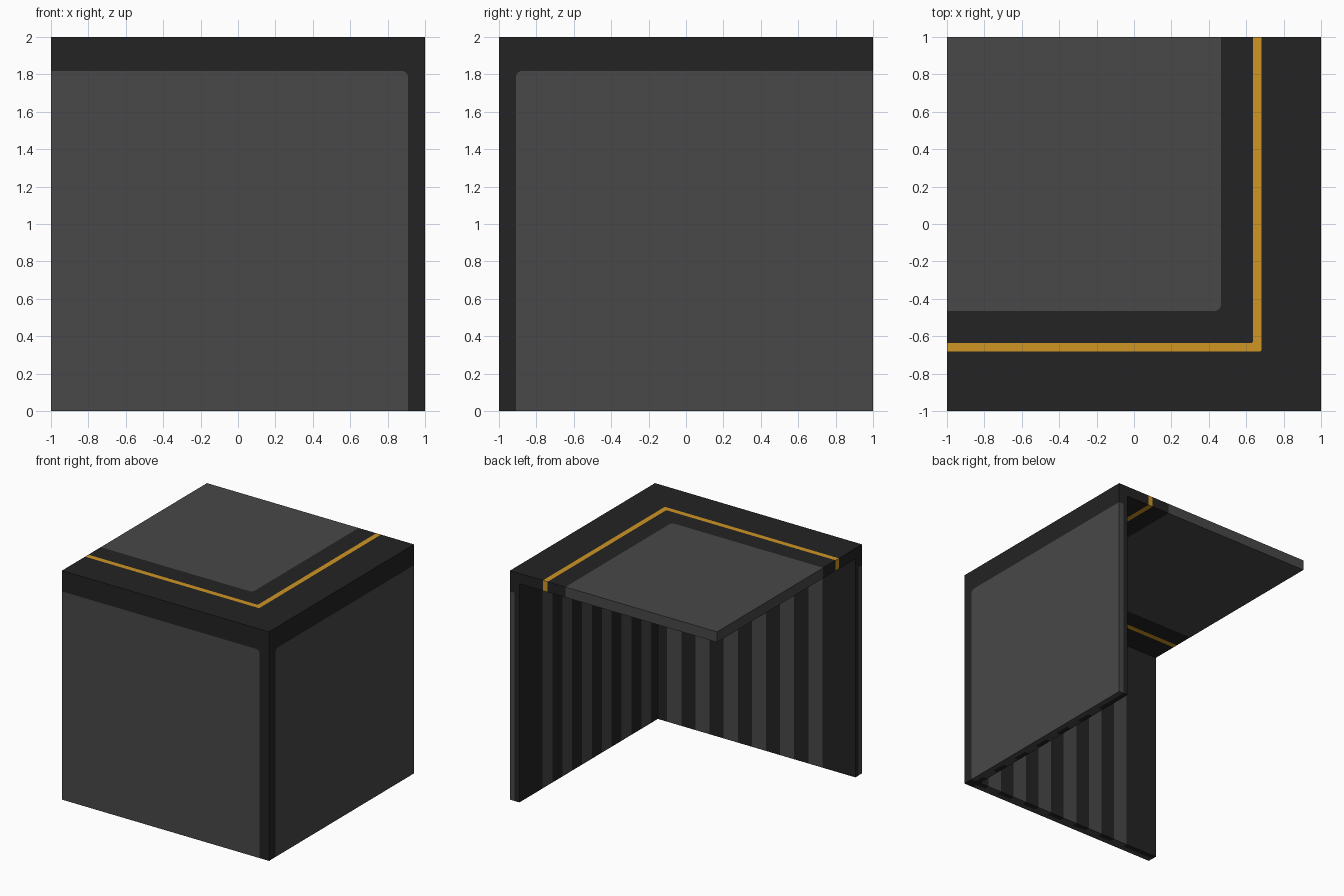
import bpy, bmesh, math
from mathutils import Vector

if "Cube" in bpy.data.objects:
    bpy.data.objects.remove(bpy.data.objects["Cube"])

U = 1 / 22            # grid unit of the design
T = 2 * U             # slab and wall thickness


def material(name, rgb):
    m = bpy.data.materials.new(name)
    m.diffuse_color = (*rgb, 1)
    m.use_nodes = True
    m.node_tree.nodes["Principled BSDF"].inputs["Base Color"].default_value = m.diffuse_color
    return m


DARK = material("dark_grey", (0.0168, 0.0168, 0.0168))
GREY = material("mid_grey", (0.065, 0.065, 0.065))
ORANGE = material("amber", (0.62, 0.30, 0.0176))

# Each plate is drawn in local (u, v, depth) with its corner at high u and v
MAPS = {
    "top": lambda u, v, d: Vector((u, 1 - v, 2 - d)),
    "front": lambda u, v, d: Vector((u, -1 + d, v)),
    "right": lambda u, v, d: Vector((1 - d, -u, v)),
}


def corner(u, v, r=0.0):
    """Open path from the u = -1 edge round a corner to the v = 0 edge."""
    if r == 0:
        arc = [(u, v)]
    else:
        arc = [(u - r + r * math.sin(a), v - r + r * math.cos(a))
               for a in [math.radians(90 * i / 6) for i in range(7)]]
    return [(-1, v)] + arc + [(u, 0)]


def inlay(name, side, outline, d0, d1, mat):
    """Extrude an outline between two depths and drop the buried faces."""
    place = MAPS[side]
    bm = bmesh.new()
    layers = [[bm.verts.new((u, v, d)) for u, v in outline] for d in (d0, d1)]
    n = len(outline)
    bm.faces.new(layers[0])
    bm.faces.new(layers[1][::-1])
    for i in range(n):
        j = (i + 1) % n
        bm.faces.new((layers[0][i], layers[1][i], layers[1][j], layers[0][j]))

    def exposed(f):
        def on(axis, value):
            return all(abs(p.co[axis] - value) < 1e-5 for p in f.verts)
        shown = on(2, 0) or on(2, T) or on(0, -1) or on(1, 0)
        return shown or (side == "top" and (on(0, 1) or on(1, 2)))

    buried = [f for f in bm.faces if not exposed(f)]
    for p in bm.verts:
        p.co = place(*p.co)
    bmesh.ops.recalc_face_normals(bm, faces=bm.faces)
    bmesh.ops.delete(bm, geom=buried, context='FACES')
    mesh = bpy.data.meshes.new(name)
    bm.to_mesh(mesh)
    bm.free()
    mesh.materials.append(mat)
    ob = bpy.data.objects.new(name, mesh)
    bpy.context.collection.objects.link(ob)


# Top slab: grey centre, dark band, amber line, dark rim, all full thickness
center = corner(0.465, 1.465, 0.035)
line_in = corner(14 * U, 1 + 14 * U, 0.012)
line_out = corner(15 * U, 1 + 15 * U, 0.012)
rim = corner(1, 2)
inlay("top_panel", "top", center + [(-1, 0)], 0, T, GREY)
inlay("top_inner_band", "top", line_in + center[::-1], 0, T, DARK)
inlay("top_amber_line", "top", line_out + line_in[::-1], 0, T, ORANGE)
inlay("top_rim", "top", rim + line_out[::-1], 0, T, DARK)

# Two walls: outer panel with frame, inner layer with vertical bars
TOP = 2 - 2 * T
edges = [18 * U - 3 * U * i for i in range(12)]
for side in ("front", "right"):
    panel = corner(1 - T, TOP, 0.035)
    inlay(side + "_panel", side, panel + [(-1, 0)], 0, T / 2, GREY)
    inlay(side + "_frame", side, corner(1, 2 - T) + panel[::-1], 0, T / 2, DARK)

    # inner backing, a comb with gaps where the light bars sit
    comb = [(-1, 0)]
    for i in reversed(range(12)):
        u = edges[i]
        comb += [(u, 0), (u, TOP)] if i % 2 else [(u, TOP), (u, 0)]
    comb += [(1 - T / 2, 0), (1 - T / 2, 2 - T), (-1, 2 - T)]
    inlay(side + "_backing", side, comb, T / 2, T, DARK)

    for k in range(6):
        a, b = edges[2 * k + 1], edges[2 * k]
        inlay(f"{side}_bar_{k + 1}", side,
              [(a, 0), (b, 0), (b, TOP), (a, TOP)], T / 2, T, GREY)
